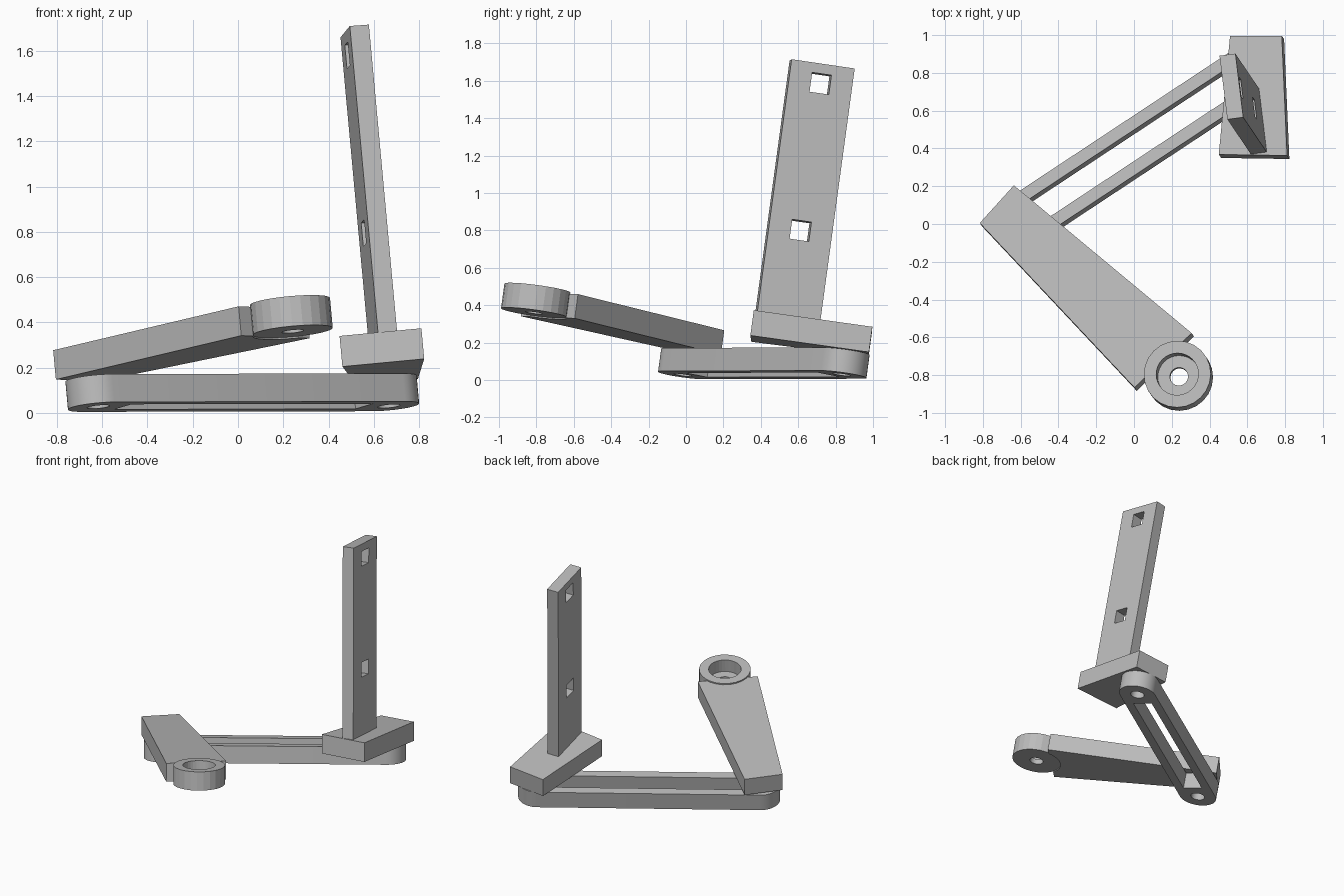
import bpy, bmesh, math
from mathutils import Vector, Matrix

cube = bpy.data.objects.get("Cube")
if cube:
    bpy.data.objects.remove(cube, do_unlink=True)

grey = bpy.data.materials.new("plain grey")
grey.use_nodes = True
colour = (0.5, 0.5, 0.5, 1)
grey.diffuse_color = colour
grey.node_tree.nodes["Principled BSDF"].inputs["Base Color"].default_value = colour

# The whole assembly leans: this is the direction of its own vertical axis
TILT = Vector((0, 0, 1)).rotation_difference(Vector((-0.092, 0.136, 1))).to_matrix().to_4x4()


def prism(name, outline, low, high):
    """Extrude a flat outline between two heights."""
    bm = bmesh.new()
    face = bm.faces.new([bm.verts.new((x, y, low)) for x, y in outline])
    out = bmesh.ops.extrude_face_region(bm, geom=[face])
    verts = [v for v in out["geom"] if isinstance(v, bmesh.types.BMVert)]
    bmesh.ops.translate(bm, verts=verts, vec=(0, 0, high - low))
    bmesh.ops.recalc_face_normals(bm, faces=bm.faces)
    mesh = bpy.data.meshes.new(name)
    bm.to_mesh(mesh)
    bm.free()
    mesh.materials.append(grey)
    obj = bpy.data.objects.new(name, mesh)
    bpy.context.collection.objects.link(obj)
    return obj


def arc(centre, radius, start=0.0, sweep=math.tau, steps=32):
    count = steps if sweep == math.tau else steps + 1
    return [(centre[0] + radius * math.cos(start + sweep * i / steps),
             centre[1] + radius * math.sin(start + sweep * i / steps)) for i in range(count)]


def rectangle(centre, along, across, angle):
    turn = Matrix.Rotation(angle, 2)
    return [tuple(Vector(centre) + turn @ Vector((sx * along / 2, sy * across / 2)))
            for sx, sy in ((-1, -1), (1, -1), (1, 1), (-1, 1))]


def cut(obj, cutters):
    """Subtract each cutter and remove it."""
    for cutter in cutters:
        cutter.hide_render = True
        mod = obj.modifiers.new("cut", "BOOLEAN")
        mod.operation = "DIFFERENCE"
        mod.solver = "EXACT"
        mod.object = cutter
        bpy.context.view_layer.objects.active = obj
        bpy.ops.object.modifier_apply(modifier=mod.name)
        bpy.data.objects.remove(cutter, do_unlink=True)


def finish(obj, smooth=False):
    obj.data.transform(TILT)
    if smooth:
        bpy.ops.object.select_all(action="DESELECT")
        obj.select_set(True)
        bpy.context.view_layer.objects.active = obj
        bpy.ops.object.shade_smooth_by_angle(angle=math.radians(30))


# Slotted link with rounded ends and a pivot hole at each end
start, end = Vector((-0.612, -0.023)), Vector((0.671, 0.824))
span = end - start
angle = math.atan2(span.y, span.x)
outline = (arc(end, 0.135, angle - math.pi / 2, math.pi, 20)
           + arc(start, 0.135, angle + math.pi / 2, math.pi, 20))
link = prism("slotted_link", outline, 0.08, 0.205)
slot = rectangle((start + end) / 2, span.length - 0.26, 0.14, angle)
cut(link, [prism("slot_cutter", slot, 0, 0.3)]
    + [prism("pivot_cutter", arc(p, 0.05), 0, 0.3) for p in (start, end)])
finish(link, True)

# Tapered arm, hollowed at its wide end to receive the ring
ring_centre = (0.268, -0.852)
arm = prism("tapered_arm", [(-0.788, -0.037), (0.04, -0.921), (0.342, -0.632), (-0.608, 0.163)],
            0.217, 0.348)
cut(arm, [prism("ring_clearance", arc(ring_centre, 0.177, steps=24), 0, 0.5)])
finish(arm)

# Ring with a wide bore above a small through hole
ring = prism("arm_ring", arc(ring_centre, 0.178, steps=24), 0.224, 0.358)
cut(ring, [prism("bore_cutter", arc(ring_centre, 0.112), 0.262, 0.5),
           prism("hole_cutter", arc(ring_centre, 0.048), 0.1, 0.5)])
finish(ring)

# Tapered foot plate on the far end of the link
foot = prism("foot_plate", [(0.48, 0.322), (0.843, 0.314), (0.811, 0.954), (0.536, 0.954)],
             0.207, 0.344)
finish(foot)

# Upright with two square windows
centre, lean = (0.671, 0.498), math.radians(7.3)
upright = prism("upright_plate", rectangle(centre, 0.085, 0.343, lean), 0.344, 1.716)
window = rectangle(centre, 0.3, 0.105, lean)
cut(upright, [prism("window_cutter", window, h - 0.0525, h + 0.0525) for h in (0.814, 1.61)])
finish(upright)
